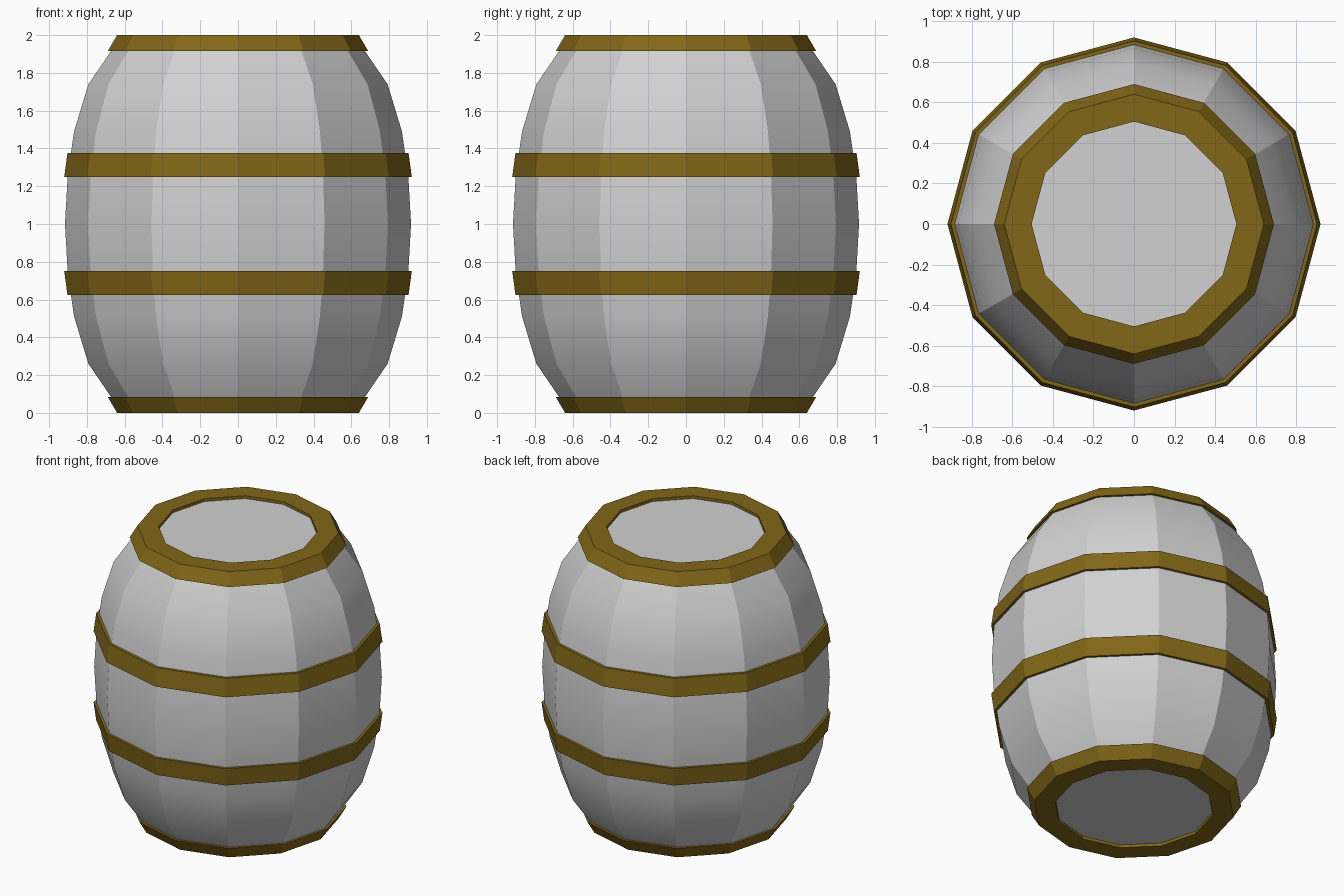
import bpy, bmesh, math

if "Cube" in bpy.data.objects:
    bpy.data.objects.remove(bpy.data.objects["Cube"])

SIDES = 12


def material(name, rgb):
    m = bpy.data.materials.new(name)
    m.diffuse_color = (*rgb, 1)
    m.use_nodes = True
    m.node_tree.nodes["Principled BSDF"].inputs["Base Color"].default_value = m.diffuse_color
    return m


GREY = material("barrel_grey", (0.64, 0.64, 0.64))
BROWN = material("hoop_brown", (0.224, 0.136, 0.009))


def revolve(name, profile, mat, closed):
    """Spin (radius, z) points round z; open profiles get end caps."""
    bm = bmesh.new()
    rings = []
    for r, z in profile:
        angles = [2 * math.pi * i / SIDES for i in range(SIDES)]
        rings.append([bm.verts.new((r * math.cos(a), r * math.sin(a), z)) for a in angles])
    pairs = list(zip(rings, rings[1:]))
    if closed:
        pairs.append((rings[-1], rings[0]))
    else:
        bm.faces.new(rings[0])
        bm.faces.new(rings[-1])
    for lo, hi in pairs:
        for i in range(SIDES):
            j = (i + 1) % SIDES
            bm.faces.new((lo[i], lo[j], hi[j], hi[i]))
    bmesh.ops.recalc_face_normals(bm, faces=bm.faces)
    mesh = bpy.data.meshes.new(name)
    bm.to_mesh(mesh)
    bm.free()
    mesh.materials.append(mat)
    obj = bpy.data.objects.new(name, mesh)
    bpy.context.collection.objects.link(obj)
    # Smooth along the staves, crisp between them
    bpy.ops.object.select_all(action='DESELECT')
    obj.select_set(True)
    bpy.context.view_layer.objects.active = obj
    bpy.ops.object.shade_smooth_by_angle(angle=math.radians(24))
    return obj


# Bulging body, mirrored about z = 1, with slightly recessed lids
upper = [(0.902, 1.25), (0.868, 1.49), (0.792, 1.74), (0.628, 1.98)]
lower = [(r, 2 - z) for r, z in reversed(upper)]
revolve("barrel_body", lower + [(0.916, 1.0)] + upper, GREY, closed=False)

# Hoops: middle bands and end rims, each with a mirrored twin below
middle = [(0.92, 1.25), (0.903, 1.375), (0.87, 1.375), (0.885, 1.25)]
rim = [(0.69, 1.915), (0.64, 2.0), (0.505, 2.0), (0.505, 1.965), (0.60, 1.915)]
for part, section in (("middle_hoop", middle), ("end_rim", rim)):
    revolve("upper_" + part, section, BROWN, closed=True)
    revolve("lower_" + part, [(r, 2 - z) for r, z in section], BROWN, closed=True)
